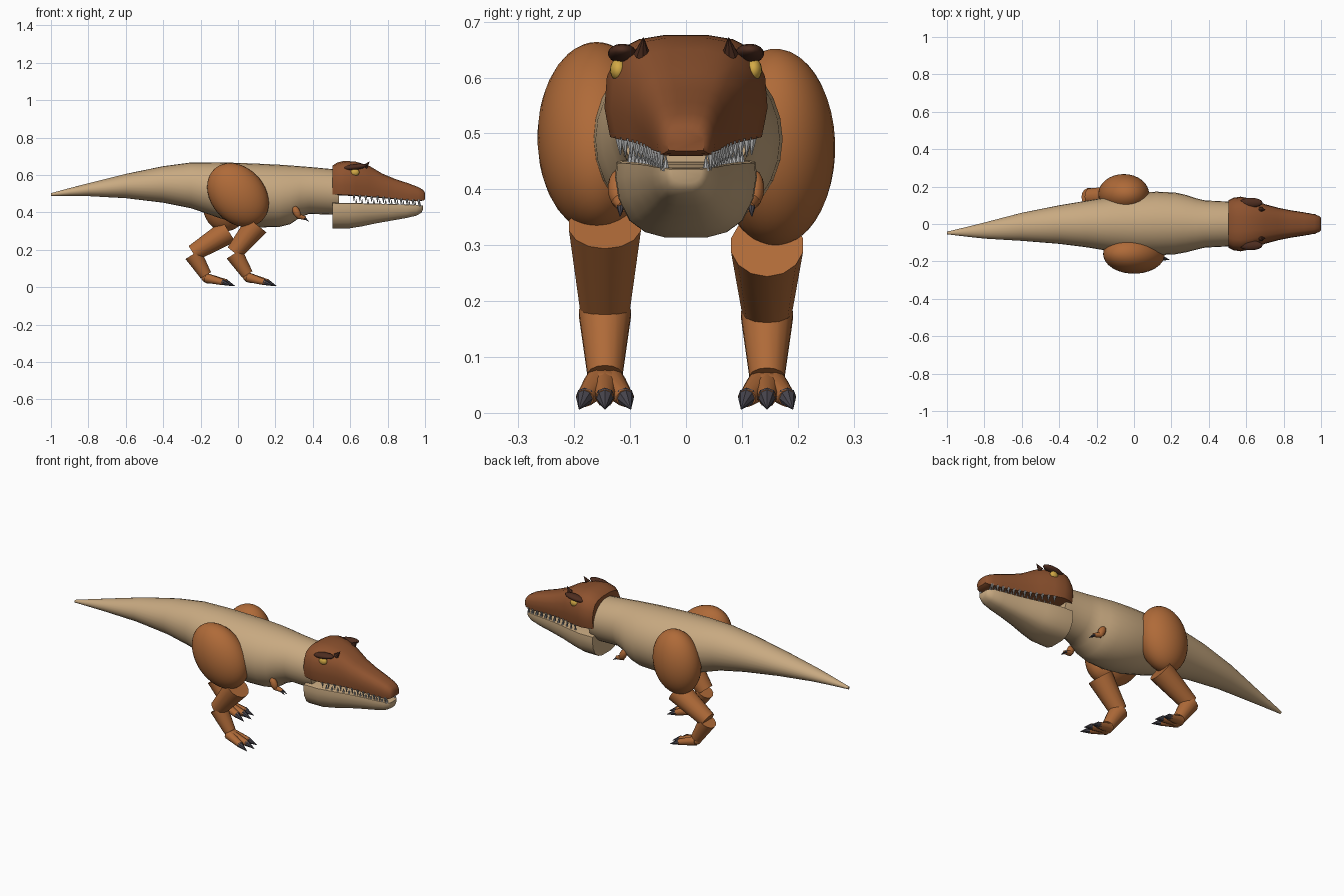
import bpy, bmesh, math
from mathutils import Vector, Matrix

if "Cube" in bpy.data.objects:
    bpy.data.objects.remove(bpy.data.objects["Cube"])


def material(name, rgb):
    m = bpy.data.materials.new(name)
    m.diffuse_color = (*rgb, 1)
    m.use_nodes = True
    m.node_tree.nodes["Principled BSDF"].inputs["Base Color"].default_value = m.diffuse_color
    return m


TAN = material("tan hide", (0.58, 0.40, 0.22))
ORANGE = material("orange brown", (0.43, 0.145, 0.04))
BROWN = material("head brown", (0.27, 0.085, 0.028))
DARK = material("dark brown", (0.075, 0.026, 0.014))
CLAW = material("claw slate", (0.065, 0.06, 0.075))
TOOTH = material("tooth grey", (0.45, 0.45, 0.45))
EYE = material("eye yellow", (0.65, 0.40, 0.06))


def finish(name, bm, mat, angle=40):
    bmesh.ops.recalc_face_normals(bm, faces=bm.faces)
    me = bpy.data.meshes.new(name)
    bm.to_mesh(me)
    bm.free()
    me.materials.append(mat)
    ob = bpy.data.objects.new(name, me)
    bpy.context.collection.objects.link(ob)
    bpy.ops.object.select_all(action='DESELECT')
    ob.select_set(True)
    bpy.context.view_layer.objects.active = ob
    bpy.ops.object.shade_smooth_by_angle(angle=math.radians(angle))
    return ob


def loft(name, stations, section, mat, angle=40):
    """Stations (x, y centre, z bottom, z top, half width); section in -1..1 by 0..1."""
    bm = bmesh.new()
    rings = [[bm.verts.new((x, yc + u * w, zb + v * (zt - zb))) for u, v in section]
             for x, yc, zb, zt, w in stations]
    n = len(section)
    for a, b in zip(rings, rings[1:]):
        for i in range(n):
            j = (i + 1) % n
            bm.faces.new((a[i], a[j], b[j], b[i]))
    bm.faces.new(rings[0])
    bm.faces.new(rings[-1])
    return finish(name, bm, mat, angle)


def add_taper(bm, a, b, r1, r2, seg=14):
    a, b = Vector(a), Vector(b)
    d = b - a
    m = Matrix.Translation((a + b) / 2) @ d.to_track_quat('Z', 'Y').to_matrix().to_4x4()
    bmesh.ops.create_cone(bm, cap_ends=True, segments=seg, radius1=r1, radius2=r2,
                          depth=d.length, matrix=m)


def taper(name, a, b, r1, r2, mat, seg=14):
    bm = bmesh.new()
    add_taper(bm, a, b, r1, r2, seg)
    return finish(name, bm, mat)


def ball(name, c, radii, mat, tilt=0, roll=0, seg=24):
    bm = bmesh.new()
    m = (Matrix.Translation(c) @ Matrix.Rotation(tilt, 4, 'Y') @ Matrix.Rotation(roll, 4, 'X')
         @ Matrix.Diagonal((*radii, 1)))
    bmesh.ops.create_uvsphere(bm, u_segments=seg, v_segments=seg * 2 // 3, radius=1, matrix=m)
    return finish(name, bm, mat, 60)


def mirrored(half):
    return half + [(-u, v) for u, v in reversed(half)]


def lerp_table(table, x):
    for (x0, *p), (x1, *q) in zip(table, table[1:]):
        if x <= x1:
            t = (x - x0) / (x1 - x0)
            return [i + (j - i) * t for i, j in zip(p, q)]
    return table[-1][1:]


# Body and tail in one smooth loft
circle = [(math.cos(i * math.tau / 28), 0.5 + 0.5 * math.sin(i * math.tau / 28)) for i in range(28)]
loft("body_and_tail", [
    (-1.0, -0.048, 0.488, 0.503, 0.007), (-0.9, -0.042, 0.488, 0.53, 0.025),
    (-0.8, -0.035, 0.487, 0.556, 0.043), (-0.6, -0.015, 0.476, 0.606, 0.075),
    (-0.4, -0.003, 0.452, 0.647, 0.103), (-0.25, 0, 0.422, 0.667, 0.125),
    (-0.1, 0, 0.37, 0.668, 0.15), (0.02, 0, 0.335, 0.664, 0.165),
    (0.12, 0.003, 0.32, 0.66, 0.17), (0.22, 0.003, 0.322, 0.655, 0.165),
    (0.28, 0.002, 0.337, 0.651, 0.153), (0.33, 0, 0.372, 0.647, 0.138),
    (0.38, 0, 0.392, 0.643, 0.126), (0.5, 0, 0.388, 0.632, 0.12),
    (0.54, 0, 0.395, 0.625, 0.115)], circle, TAN, 60)

# Skull with a flat underside
head = [
    (0.505, 0, 0.492, 0.650, 0.127), (0.53, 0, 0.492, 0.666, 0.140),
    (0.57, 0, 0.490, 0.676, 0.146), (0.63, 0, 0.487, 0.671, 0.134),
    (0.70, 0, 0.482, 0.650, 0.106), (0.77, 0, 0.477, 0.608, 0.087),
    (0.84, 0, 0.470, 0.579, 0.073), (0.91, 0, 0.463, 0.556, 0.062),
    (0.965, 0, 0.460, 0.535, 0.052), (0.99, 0, 0.463, 0.520, 0.043),
    (1.0, 0, 0.469, 0.505, 0.033)]
loft("skull", head, mirrored([(0.55, 0), (0.93, 0.02), (1, 0.3), (0.97, 0.6), (0.82, 0.86),
                              (0.58, 0.96), (0.27, 1)]), BROWN, 45)

# Lower jaw with a flat top
jaw = [
    (0.505, 0, 0.314, 0.452, 0.127), (0.59, 0, 0.314, 0.450, 0.125),
    (0.66, 0, 0.325, 0.449, 0.110), (0.74, 0, 0.342, 0.447, 0.090),
    (0.82, 0, 0.356, 0.445, 0.073), (0.90, 0, 0.370, 0.442, 0.061),
    (0.955, 0, 0.383, 0.440, 0.050), (0.98, 0, 0.398, 0.438, 0.038),
    (0.988, 0, 0.412, 0.436, 0.028)]
loft("lower_jaw", jaw, mirrored([(0.3, 0), (0.58, 0.07), (0.8, 0.22), (0.95, 0.5), (1, 0.78),
                                 (0.98, 0.98), (0.9, 1)]), TAN, 45)

# Teeth along both jaws
upper, lower = bmesh.new(), bmesh.new()
for s in (-1, 1):
    for i in range(12):
        x = 0.62 + i * 0.0315
        _, zb, _, w = lerp_table(head, x)
        y = s * (w * 0.88)
        add_taper(upper, (x, y, zb + 0.008), (x, y * 0.98, zb - 0.026), 0.0085, 0.001, 7)
        x = min(x + 0.012, 0.972)
        _, _, zt, w = lerp_table(jaw, x)
        y = s * (w * 0.86)
        add_taper(lower, (x, y, zt - 0.006), (x, y, zt + 0.022), 0.007, 0.001, 7)
finish("upper_teeth", upper, TOOTH)
finish("lower_teeth", lower, TOOTH)

for s, side in ((-1, "right"), (1, "left")):
    # Eye, brow and horn
    ball(side + "_eye", (0.625, s * 0.121, 0.614), (0.024, 0.015, 0.02), EYE, seg=16)
    ball(side + "_brow", (0.625, s * 0.114, 0.643), (0.063, 0.026, 0.016), DARK, tilt=-0.12, seg=16)
    taper(side + "_horn", (0.678, s * 0.079, 0.642), (0.702, s * 0.076, 0.671), 0.015, 0.001, DARK, 8)

    # Small arm with two claws
    ball(side + "_upper_arm", (0.313, s * 0.122, 0.402), (0.02, 0.018, 0.035), ORANGE,
         tilt=-0.45, seg=14)
    taper(side + "_forearm", (0.318, s * 0.12, 0.382), (0.36, s * 0.112, 0.369), 0.015, 0.01, ORANGE, 10)
    for k in (-1, 1):
        taper(side + "_hand_claw", (0.356, s * 0.111 + k * 0.006, 0.369),
              (0.379, s * 0.109 + k * 0.009, 0.352), 0.007, 0.001, CLAW, 7)


def leg(side, s, hip, knee, ankle, foot, radii, tilt):
    """Hip, knee, ankle and foot are (x, z) pairs; s is the side sign."""
    def at(p, dy=0):
        return (p[0], s * 0.145 + dy, p[1])
    ball(side + "_thigh", (hip[0], s * 0.16, hip[1]), radii, ORANGE, tilt, seg=32)
    taper(side + "_shin", at(knee), at(ankle), 0.066, 0.045, ORANGE)
    heel = (ankle[0], ankle[1] - 0.006)
    taper(side + "_lower_leg", at(heel), at(foot), 0.048, 0.032, ORANGE)
    ball(side + "_foot", at((foot[0] + 0.012, foot[1] - 0.018)), (0.038, 0.034, 0.026), ORANGE,
         tilt=0.3, seg=14)
    for k in (-1, 0, 1):
        reach = 0.11 if k == 0 else 0.095
        start = at((foot[0], foot[1] - 0.014), k * 0.012)
        tip = at((foot[0] + reach, 0.026), k * 0.036)
        taper(side + "_toe", start, tip, 0.026, 0.016, ORANGE, 10)
        end = at((foot[0] + reach + 0.045, 0.007), k * 0.046)
        back = at((foot[0] + reach - 0.008, 0.029), k * 0.035)
        taper(side + "_toe_claw", back, end, 0.0175, 0.001, CLAW, 8)


# Legs in mid-stride
leg("right", -1, (0.0, 0.493), (0.10, 0.335), (-0.02, 0.185), (0.05, 0.068),
    (0.145, 0.106, 0.188), -0.72)
leg("left", 1, (-0.055, 0.475), (-0.05, 0.30), (-0.24, 0.182), (-0.172, 0.064),
    (0.134, 0.107, 0.178), 0.2)
